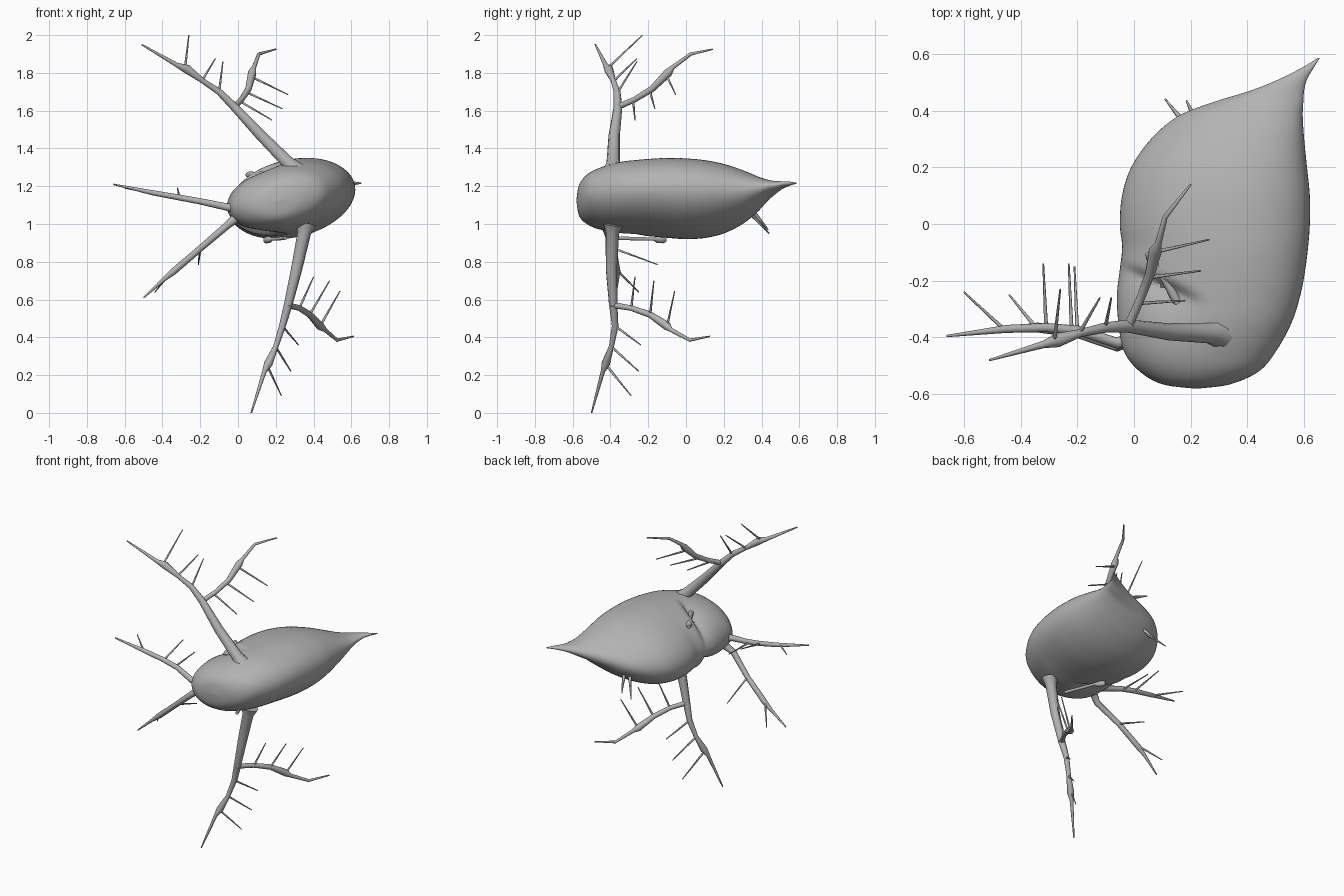
import bpy, bmesh, math
from mathutils import Vector

grey = bpy.data.materials.new("shell grey")
grey.diffuse_color = (0.45, 0.45, 0.45, 1)


def finish(ob, angle=40):
    ob.data.materials.clear()
    ob.data.materials.append(grey)
    bpy.ops.object.select_all(action='DESELECT')
    ob.select_set(True)
    bpy.context.view_layer.objects.active = ob
    bpy.ops.object.shade_smooth_by_angle(angle=math.radians(angle))


def limb(name, paths, sides=3):
    """Tapered round tubes; each path is a list of (x, y, z, radius)."""
    cu = bpy.data.curves.new(name, 'CURVE')
    cu.dimensions = '3D'
    cu.bevel_depth = 1.0
    cu.bevel_resolution = sides
    cu.use_fill_caps = True
    for path in paths:
        sp = cu.splines.new('POLY')
        sp.points.add(len(path) - 1)
        for p, (x, y, z, r) in zip(sp.points, path):
            p.co = (x, y, z, 1)
            p.radius = r
    ob = bpy.data.objects.new(name, cu)
    bpy.context.collection.objects.link(ob)
    bpy.ops.object.select_all(action='DESELECT')
    ob.select_set(True)
    bpy.context.view_layer.objects.active = ob
    bpy.ops.object.convert(target='MESH')
    ob = bpy.context.view_layer.objects.active
    ob.name = name
    finish(ob, 60)


def bristles(name, pairs, r=0.007):
    limb(name, [[(*a, r), (*b, 0.003)] for a, b in pairs], 1)


# Body shell: sections (y, left x, right x, bottom z, top z)
rows = [
    (-0.58, 0.21, 0.23, 1.12, 1.13), (-0.565, 0.10, 0.34, 1.04, 1.21),
    (-0.52, 0.02, 0.44, 0.995, 1.265), (-0.45, -0.035, 0.50, 0.965, 1.30),
    (-0.35, -0.055, 0.555, 0.947, 1.328), (-0.25, -0.06, 0.587, 0.94, 1.34),
    (-0.16, -0.05, 0.604, 0.932, 1.347), (-0.08, -0.042, 0.614, 0.925, 1.35),
    (0.0, -0.05, 0.62, 0.92, 1.347), (0.1, -0.042, 0.62, 0.926, 1.338),
    (0.2, -0.01, 0.61, 0.95, 1.318), (0.3, 0.06, 0.60, 1.0, 1.285),
    (0.38, 0.155, 0.595, 1.065, 1.252), (0.43, 0.28, 0.597, 1.12, 1.235),
    (0.47, 0.41, 0.60, 1.155, 1.228), (0.51, 0.51, 0.61, 1.185, 1.226),
    (0.55, 0.59, 0.633, 1.203, 1.224), (0.585, 0.648, 0.655, 1.213, 1.219),
]


def section(t):
    i = min(int(t), len(rows) - 2)
    u = t - i
    p = [Vector(rows[min(max(k, 0), len(rows) - 1)]) for k in range(i - 1, i + 3)]
    return 0.5 * (2 * p[1] + (p[2] - p[0]) * u + (2 * p[0] - 5 * p[1] + 4 * p[2] - p[3]) * u * u
                  + (3 * p[1] - p[0] - 3 * p[2] + p[3]) * u ** 3)


N, STEPS = 72, 7
bm = bmesh.new()
rings = []
for k in range((len(rows) - 1) * STEPS + 1):
    y, x0, x1, z0, z1 = section(k / STEPS)
    cx, cz, a, h = (x0 + x1) / 2, (z0 + z1) / 2, (x1 - x0) / 2, (z1 - z0) / 2
    s = min(0.15 * a, 0.8 * h)                      # section leans up to the right
    b = math.sqrt(max(h * h - s * s, 1e-6))
    ring = []
    for j in range(N):
        t = 2 * math.pi * j / N
        x, dz = cx + a * math.cos(t), b * math.sin(t) + s * math.cos(t)
        # groove between head and shell on the open side
        d = (y + 0.17) * 0.9 + (x + 0.03) * 0.4
        fall = math.exp(d / 0.09) if d < 0 else math.exp(-(d / 0.025) ** 2)
        fade = min(max((0.25 - x) / 0.15, 0), 1)
        g = 0.35 * fall * fade * abs(math.sin(t)) ** 0.5
        ring.append(bm.verts.new((x + 0.04 * g, y, cz + dz * (1 - g))))
    rings.append(ring)
for A, B in zip(rings, rings[1:]):
    for j in range(N):
        bm.faces.new((A[j], A[(j + 1) % N], B[(j + 1) % N], B[j]))
bm.faces.new(rings[0][::-1])
bm.faces.new(rings[-1])
bmesh.ops.recalc_face_normals(bm, faces=bm.faces)
me = bpy.data.meshes.new("body_shell")
bm.to_mesh(me)
bm.free()
body = bpy.data.objects.new("body_shell", me)
bpy.context.collection.objects.link(body)
finish(body)

# Upper antenna: stem, outer branch, inner branch
limb("upper_antenna", [
    [(0.30, -0.385, 1.28, 0.06), (0.265, -0.385, 1.325, 0.036), (0.12, -0.38, 1.47, 0.030),
     (-0.02, -0.36, 1.62, 0.023)],
    [(-0.02, -0.36, 1.62, 0.023), (-0.10, -0.365, 1.70, 0.018), (-0.19, -0.385, 1.76, 0.014),
     (-0.27, -0.41, 1.82, 0.025), (-0.32, -0.425, 1.84, 0.013), (-0.51, -0.48, 1.95, 0.004)],
    [(-0.02, -0.36, 1.62, 0.016), (0.02, -0.27, 1.66, 0.015), (0.055, -0.18, 1.715, 0.017),
     (0.075, -0.095, 1.80, 0.023), (0.085, -0.07, 1.83, 0.012), (0.11, 0.025, 1.90, 0.009),
     (0.20, 0.14, 1.925, 0.004)]])
bristles("upper_bristles", [
    ((-0.10, -0.36, 1.70), (-0.08, -0.26, 1.86)), ((-0.19, -0.38, 1.76), (-0.12, -0.26, 1.875)),
    ((-0.28, -0.41, 1.83), (-0.26, -0.23, 2.0)), ((0.01, -0.28, 1.65), (0.18, -0.27, 1.55)),
    ((0.04, -0.19, 1.70), (0.235, -0.165, 1.61)), ((0.07, -0.10, 1.78), (0.265, -0.055, 1.685))])

# Lower antenna
limb("lower_antenna", [
    [(0.36, -0.385, 1.0, 0.055), (0.35, -0.39, 0.95, 0.036), (0.31, -0.395, 0.76, 0.030),
     (0.265, -0.385, 0.57, 0.023)],
    [(0.265, -0.385, 0.57, 0.023), (0.235, -0.375, 0.46, 0.018), (0.20, -0.395, 0.35, 0.014),
     (0.16, -0.425, 0.26, 0.023), (0.14, -0.44, 0.22, 0.012), (0.07, -0.50, 0.0, 0.004)],
    [(0.265, -0.385, 0.57, 0.016), (0.325, -0.29, 0.555, 0.015), (0.38, -0.19, 0.52, 0.017),
     (0.435, -0.10, 0.46, 0.023), (0.46, -0.08, 0.44, 0.012), (0.525, 0.02, 0.385, 0.009),
     (0.61, 0.125, 0.405, 0.004)]])
bristles("lower_bristles", [
    ((0.235, -0.375, 0.46), (0.32, -0.24, 0.36)), ((0.20, -0.395, 0.35), (0.28, -0.25, 0.22)),
    ((0.155, -0.42, 0.25), (0.23, -0.29, 0.09)), ((0.325, -0.29, 0.555), (0.40, -0.27, 0.72)),
    ((0.38, -0.19, 0.52), (0.485, -0.17, 0.70)), ((0.435, -0.10, 0.46), (0.54, -0.06, 0.645))])

# Two side legs on the head
limb("side_legs", [
    [(0.0, -0.40, 1.08, 0.026), (-0.06, -0.42, 1.09, 0.02), (-0.20, -0.375, 1.12, 0.017),
     (-0.31, -0.365, 1.14, 0.016), (-0.45, -0.37, 1.165, 0.014), (-0.66, -0.395, 1.21, 0.004)],
    [(0.0, -0.40, 1.04, 0.026), (-0.06, -0.43, 0.99, 0.02), (-0.20, -0.385, 0.87, 0.017),
     (-0.34, -0.365, 0.75, 0.018), (-0.40, -0.365, 0.70, 0.010), (-0.50, -0.375, 0.61, 0.004)]])
bristles("side_bristles", [
    ((-0.46, -0.37, 1.165), (-0.60, -0.24, 1.19)), ((-0.31, -0.36, 1.14), (-0.32, -0.14, 1.19)),
    ((-0.22, -0.37, 1.12), (-0.23, -0.14, 1.13)), ((-0.20, -0.38, 0.87), (-0.21, -0.15, 0.785)),
    ((-0.35, -0.36, 0.75), (-0.44, -0.25, 0.64))])

# Small blunt feelers beside the groove
limb("feelers", [
    [(0.20, -0.33, 1.24, 0.014), (0.15, -0.27, 1.265, 0.016), (0.09, -0.16, 1.26, 0.014),
     (0.065, -0.125, 1.26, 0.02), (0.05, -0.10, 1.26, 0.012)],
    [(0.25, -0.37, 0.925, 0.01), (0.18, -0.17, 0.92, 0.009), (0.165, -0.15, 0.917, 0.018),
     (0.15, -0.12, 0.915, 0.018), (0.145, -0.105, 0.914, 0.008)]])

# Tail claws
bristles("tail_claws", [
    ((0.19, 0.34, 1.06), (0.11, 0.44, 0.95)), ((0.22, 0.36, 1.06), (0.185, 0.435, 0.97))], 0.012)
